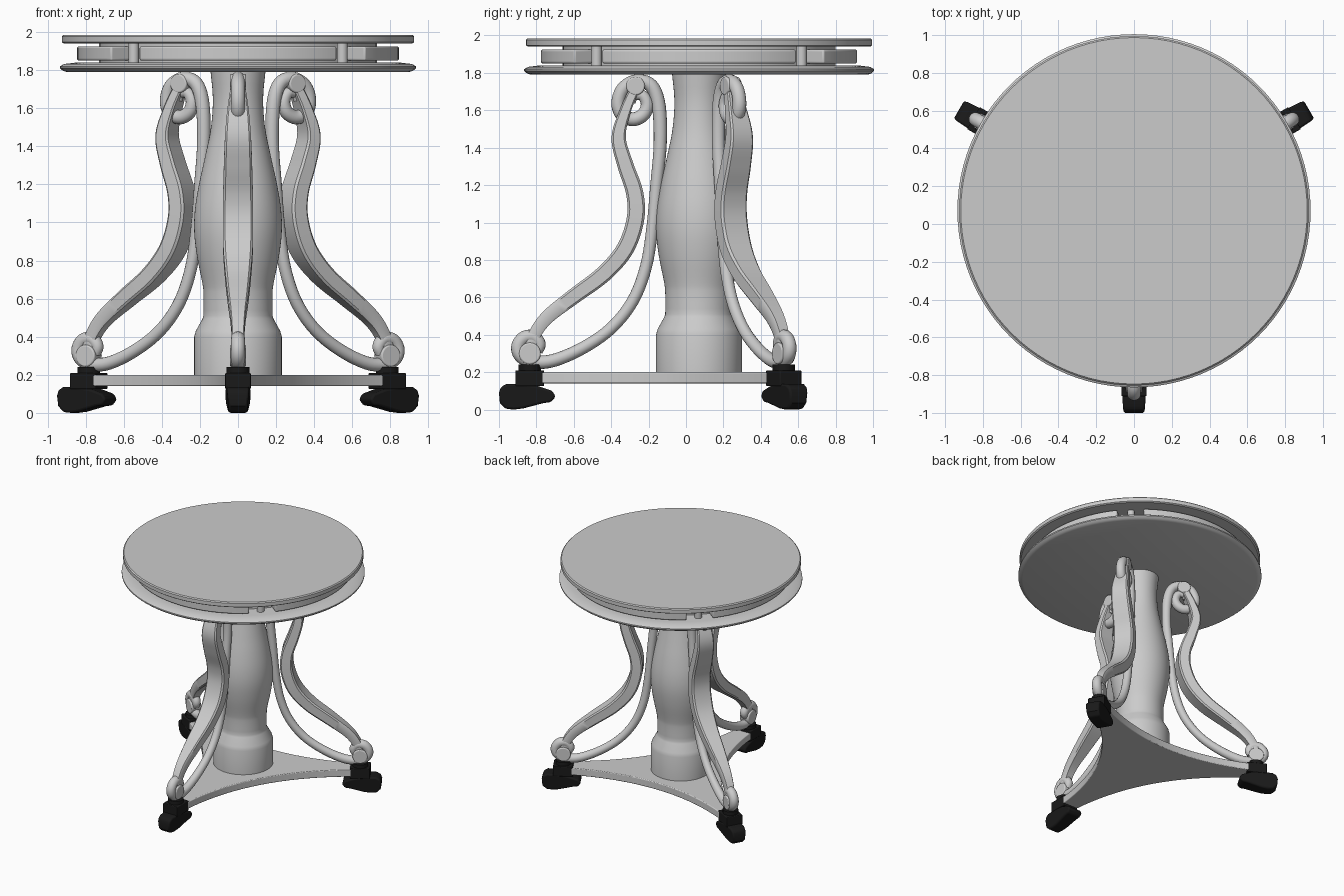
import bpy, bmesh, math
from mathutils import Vector

if "Cube" in bpy.data.objects:
    bpy.data.objects.remove(bpy.data.objects["Cube"])

CY = 0.07                      # table axis sits slightly behind the origin
black = bpy.data.materials.new("black_caster")
black.diffuse_color = (0.01, 0.01, 0.01, 1)
black.use_nodes = True
black.node_tree.nodes["Principled BSDF"].inputs["Base Color"].default_value = black.diffuse_color


def loft(name, rings, angle=0, mat=None, bevel=0):
    """Skin a list of closed rings, cap both ends, rotate about the table axis."""
    bm = bmesh.new()
    vs = [[bm.verts.new(p) for p in ring] for ring in rings]
    n = len(vs[0])
    for a, b in zip(vs, vs[1:]):
        for i in range(n):
            j = (i + 1) % n
            bm.faces.new((a[i], a[j], b[j], b[i]))
    bm.faces.new(vs[0][::-1])
    bm.faces.new(vs[-1])
    bmesh.ops.recalc_face_normals(bm, faces=bm.faces)
    me = bpy.data.meshes.new(name)
    bm.to_mesh(me)
    bm.free()
    ob = bpy.data.objects.new(name, me)
    bpy.context.collection.objects.link(ob)
    ob.location.y = CY
    ob.rotation_euler.z = angle
    if mat:
        me.materials.append(mat)
    if bevel:
        m = ob.modifiers.new("bevel", 'BEVEL')
        m.width, m.segments, m.limit_method = bevel, 3, 'ANGLE'
        m.angle_limit = math.radians(40)
    return ob


def circle(r, z, n=96, cx=0, cy=0):
    return [(cx + r * math.cos(2 * math.pi * i / n), cy + r * math.sin(2 * math.pi * i / n), z)
            for i in range(n)]


def lathe(name, profile, n=96, **kw):
    return loft(name, [circle(r, z, n) for r, z in profile], **kw)


def spline(pts, steps=6):
    """Catmull-Rom through tuples of any length."""
    P = [Vector(p) for p in pts]
    P = [2 * P[0] - P[1]] + P + [2 * P[-1] - P[-2]]
    out = []
    for i in range(1, len(P) - 2):
        a, b, c, d = P[i - 1:i + 3]
        for s in range(steps):
            t = s / steps
            out.append(0.5 * (2 * b + (c - a) * t + (2 * a - 5 * b + 4 * c - d) * t * t
                              + (3 * b - a - 3 * c + d) * t ** 3))
    return out + [P[-2]]


def sweep(name, path, section, angle):
    """Path of (r, z, half width, half thickness) in the leg plane."""
    rings = []
    for i, p in enumerate(path):
        q0, q1 = path[max(i - 1, 0)], path[min(i + 1, len(path) - 1)]
        t = Vector((q1[0] - q0[0], q1[1] - q0[1])).normalized()
        rings.append([(p[0] - t.y * v * p[3], u * p[2], p[1] + t.x * v * p[3]) for u, v in section])
    return loft(name, rings, angle)


def cross_pin(name, r, z, rad, half, angle):
    ring = lambda y: [(r + a, y, z + b) for a, b, _ in circle(rad, 0, 24)]
    return loft(name, [ring(-half), ring(half)], angle, bevel=0.008)


# Round top and lower tray
lathe("table_top", [(0.915, 1.94), (0.925, 1.947), (0.925, 1.977), (0.917, 1.985)])
lathe("lower_rim", [(0.90, 1.79), (0.92, 1.797), (0.935, 1.81), (0.935, 1.82), (0.915, 1.832), (0.85, 1.84)])
lathe("apron_core", [(0.73, 1.83), (0.73, 1.945)])

# Four curved drawer fronts with posts between them
for k, side in enumerate(("right", "back", "left", "front")):
    rings = []
    for i in range(25):
        a = math.radians(k * 90 - 38 + 76 * i / 24)
        c, s = math.cos(a), math.sin(a)
        rings.append([(r * c, r * s, z) for r, z in ((0.70, 1.85), (0.845, 1.85), (0.845, 1.925), (0.70, 1.925))])
    loft(side + "_drawer", rings, bevel=0.01)
    a = math.radians(k * 90 + 45)
    x, y = 0.775 * math.cos(a), 0.775 * math.sin(a)
    loft(side + "_post", [circle(0.028, z, 20, x, y) for z in (1.83, 1.945)])

# Turned column
col = spline([(0.145, 1.80), (0.132, 1.65), (0.142, 1.50), (0.172, 1.35), (0.205, 1.20), (0.226, 1.07),
              (0.23, 0.95), (0.215, 0.82), (0.187, 0.68), (0.181, 0.62), (0.181, 0.51)], 4)
lathe("column", [tuple(p) for p in col] + [(0.186, 0.495), (0.222, 0.43), (0.23, 0.40), (0.23, 0.19)], 64)

# Concave triangular base plate
outline = []
for k in range(3):
    a, b = math.radians(-90 + 120 * k), math.radians(30 + 120 * k)
    p = Vector((0.93 * math.cos(a) - 0.06 * math.sin(a), 0.93 * math.sin(a) + 0.06 * math.cos(a)))
    q = Vector((0.93 * math.cos(b) + 0.06 * math.sin(b), 0.93 * math.sin(b) - 0.06 * math.cos(b)))
    m = (a + b) / 2
    c = Vector((math.cos(m), math.sin(m))) * 0.12
    for i in range(21):
        t = i / 20
        outline.append(p * (1 - t) ** 2 + c * 2 * t * (1 - t) + q * t * t)
loft("base_plate", [[(v.x, v.y, z) for v in outline] for z in (0.14, 0.20)], bevel=0.006)

# Leg paths: r, z, half width, half thickness
bar = spline([(0.34, 1.725, .035, .025), (0.395, 1.595, .055, .03), (0.43, 1.455, .068, .038),
              (0.395, 1.31, .074, .043), (0.345, 1.16, .078, .046), (0.34, 1.02, .08, .047),
              (0.395, 0.86, .078, .047), (0.51, 0.725, .068, .045), (0.67, 0.605, .055, .042),
              (0.81, 0.495, .04, .037), (0.88, 0.40, .033, .033), (0.905, 0.31, .03, .03)])
bar_section = [(1, .75), (.85, 1), (-.85, 1), (-1, .75), (-1, -.75), (-.85, -1), (.85, -1), (1, -.75)]
rod_pts = [(0.36, 1.64, .02), (0.35, 1.675, .026), (0.305, 1.68, .03), (0.278, 1.635, .034), (0.295, 1.58, .036),
           (0.35, 1.552, .037), (0.41, 1.575, .037), (0.432, 1.64, .037), (0.405, 1.715, .037),
           (0.335, 1.755, .037), (0.255, 1.73, .037), (0.215, 1.62, .037), (0.208, 1.42, .035),
           (0.228, 1.2, .033), (0.25, 0.97, .032), (0.285, 0.76, .032), (0.355, 0.58, .032),
           (0.47, 0.435, .032), (0.62, 0.33, .033), (0.78, 0.262, .035), (0.895, 0.256, .036),
           (0.955, 0.29, .037), (0.967, 0.34, .037), (0.935, 0.383, .037), (0.885, 0.388, .036),
           (0.853, 0.35, .033), (0.865, 0.31, .028)]
rod = [(p[0], p[1], p[2], p[2]) for p in spline(rod_pts, 5)]
rod_section = [(c, s) for c, s, _ in circle(1, 0, 16)]
foot = [(1.07, .09), (1.065, .035), (1.035, .004), (.99, 0), (.94, .006), (.83, .035), (.79, .04), (.767, .07),
        (.785, .1), (.86, .125), (.94, .137), (1.03, .137), (1.06, .12)]

# Three identical scrolled legs with casters
for name, deg in (("front", -90), ("right", 30), ("left", 150)):
    a = math.radians(deg)
    sweep(name + "_leg", bar, bar_section, a)
    sweep(name + "_scroll_rod", rod, rod_section, a)
    cross_pin(name + "_upper_pin", 0.34, 1.73, 0.05, 0.042, a)
    cross_pin(name + "_lower_pin", 0.905, 0.30, 0.058, 0.042, a)
    # caster: foot tapering outward, block and collar
    taper = lambda r, z: (0.066 - 0.07 * max(0, r - 0.93)) * (0.8 + 0.2 * min(1, z / 0.06))
    loft(name + "_caster_foot", [[(r, s * taper(r, z), z) for r, z in foot] for s in (-1, 1)],
         a, black, 0.012)
    loft(name + "_caster_block", [[(0.905 + sx * 0.077, sy * 0.067, z)
         for sx, sy in ((-1, -1), (1, -1), (1, 1), (-1, 1))] for z in (0.125, 0.21)], a, black, 0.006)
    loft(name + "_caster_collar", [circle(0.06, z, 24, 0.905) for z in (0.2, 0.24)], a, black)

# Smooth shading with crisp edges
bpy.ops.object.select_all(action='SELECT')
bpy.context.view_layer.objects.active = bpy.data.objects["column"]
bpy.ops.object.shade_smooth_by_angle(angle=math.radians(35))
